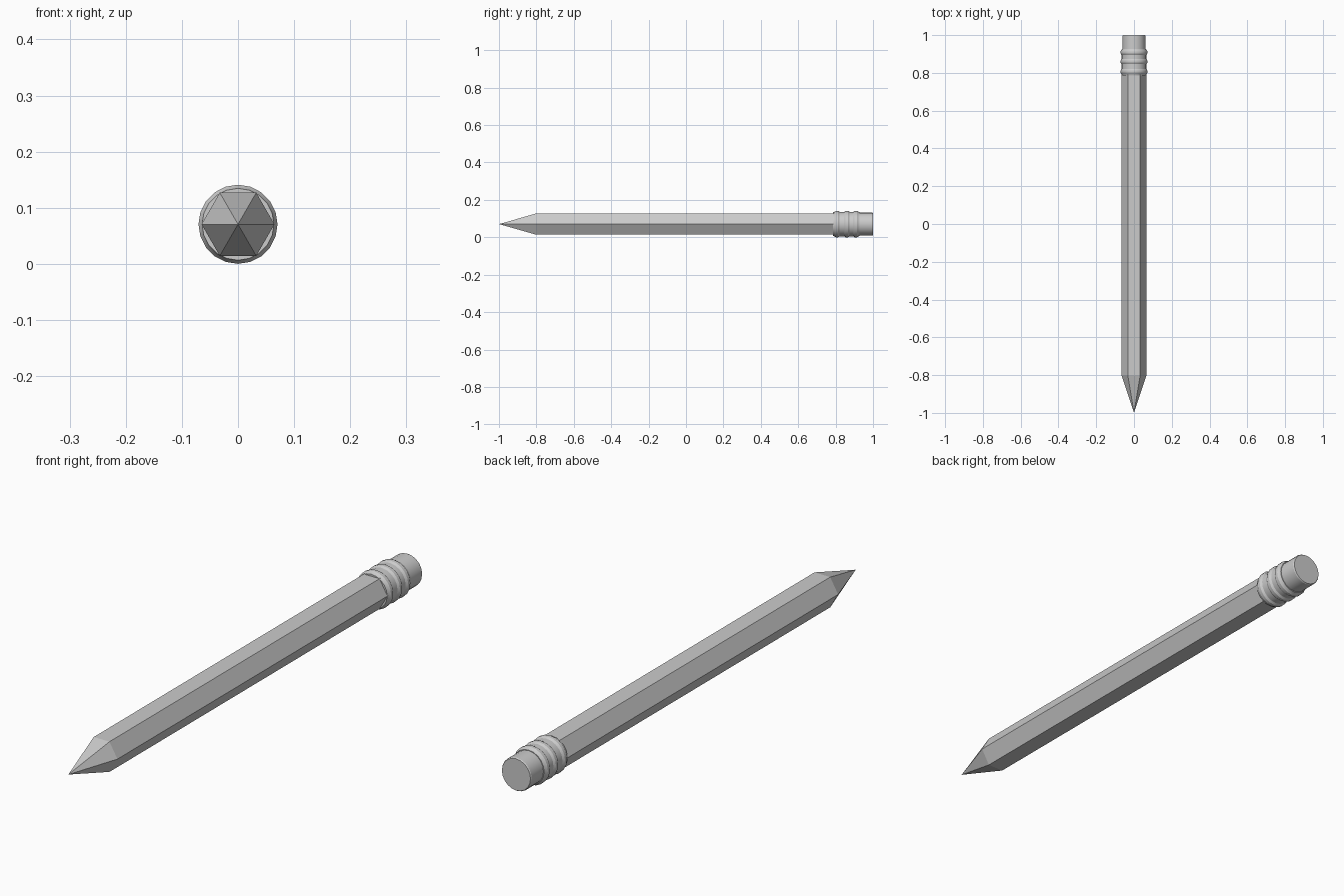
import bpy, bmesh
from math import cos, sin, pi

if "Cube" in bpy.data.objects:
    bpy.data.objects.remove(bpy.data.objects["Cube"])

AXIS_Z = 0.0705


def lathe(name, profile, sides, smooth=False):
    """Sweep (y, radius) stations around the pencil axis; radius 0 makes a point."""
    bm = bmesh.new()
    rings = []
    for y, r in profile:
        n = sides if r > 0 else 1
        rings.append([bm.verts.new((r * cos(2 * pi * i / sides), y,
                                    AXIS_Z + r * sin(2 * pi * i / sides)))
                      for i in range(n)])
    for a, b in zip(rings, rings[1:]):
        for i in range(sides):
            j = (i + 1) % sides
            if len(a) == 1:
                bm.faces.new((a[0], b[i], b[j]))
            else:
                bm.faces.new((a[i], b[i], b[j], a[j]))
    for ring in (rings[0], rings[-1]):
        if len(ring) > 1:
            bm.faces.new(ring)
    bmesh.ops.recalc_face_normals(bm, faces=bm.faces)
    mesh = bpy.data.meshes.new(name)
    bm.to_mesh(mesh)
    bm.free()
    obj = bpy.data.objects.new(name, mesh)
    bpy.context.collection.objects.link(obj)
    if smooth:
        bpy.context.view_layer.objects.active = obj
        obj.select_set(True)
        bpy.ops.object.shade_smooth_by_angle(angle=pi / 6)
        obj.select_set(False)
    return obj


# Hexagonal wooden shaft with its sharpened end
lathe("wooden_shaft", [(-0.975, 0.008), (-0.803, 0.065), (0.80, 0.065)], 6)

# Exposed lead point
lathe("lead_tip", [(-1.0, 0), (-0.975, 0.008), (-0.97, 0.008)], 6)

# Metal ferrule: straight bands between three raised ridges
ferrule = [(0.787, 0.064)]
for y in (0.807, 0.860, 0.908):
    ferrule += [(y - 0.014, 0.0655), (y - 0.006, 0.0705),
                (y + 0.006, 0.0705), (y + 0.014, 0.0655)]
ferrule.append((0.927, 0.064))
lathe("ferrule", ferrule, 20, smooth=True)

# Eraser
lathe("eraser", [(0.92, 0.0615), (0.996, 0.0615), (1.0, 0.059)], 20, smooth=True)
